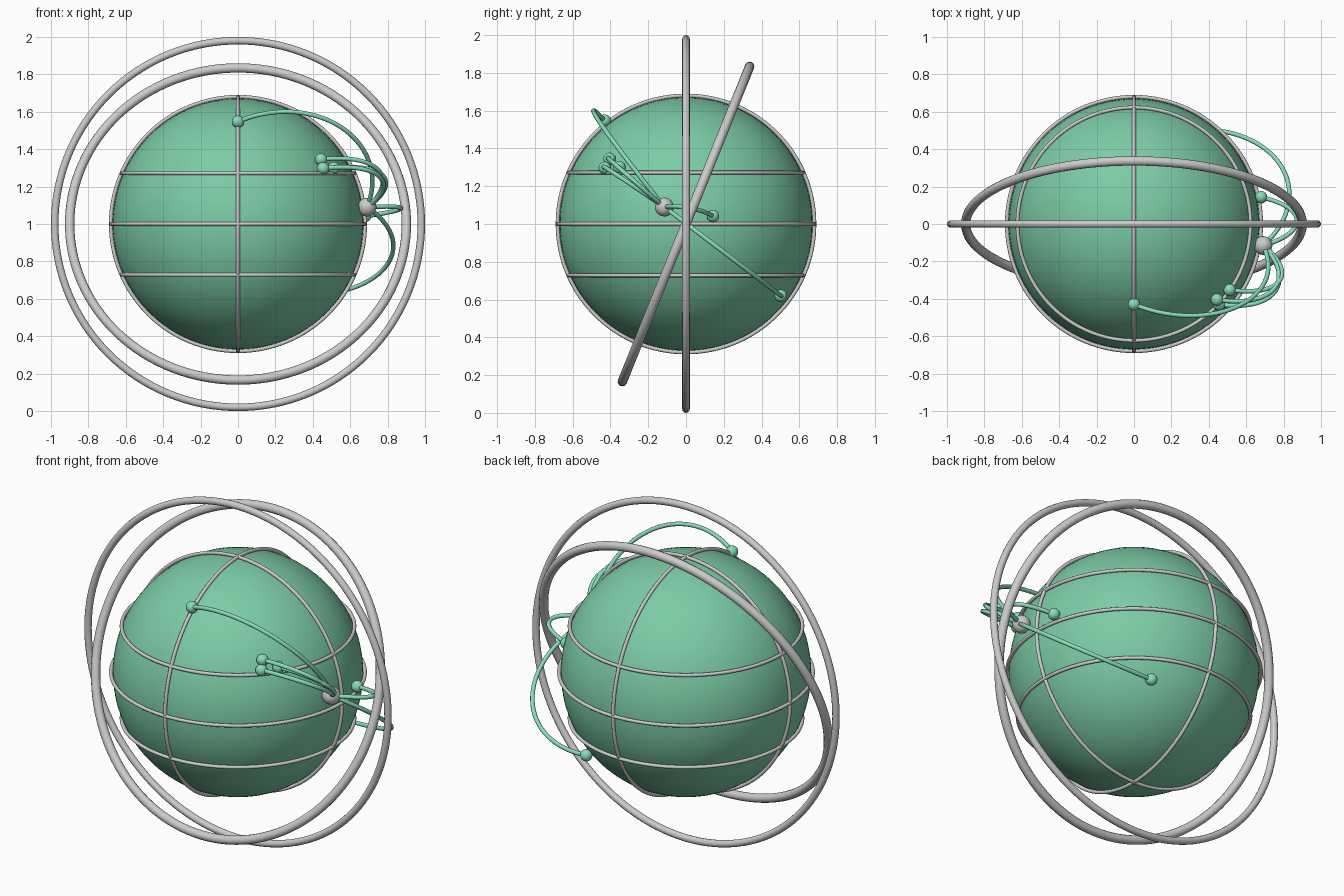
import bpy
from math import sin, cos, pi, radians
from mathutils import Vector

if "Cube" in bpy.data.objects:
    bpy.data.objects.remove(bpy.data.objects["Cube"])

C = Vector((0, 0, 1))


def material(name, rgb):
    m = bpy.data.materials.new(name)
    m.diffuse_color = (*rgb, 1)
    m.use_nodes = True
    m.node_tree.nodes["Principled BSDF"].inputs["Base Color"].default_value = m.diffuse_color
    return m


green = material("globe_green", (0.20, 0.60, 0.38))
mint = material("route_mint", (0.25, 0.72, 0.50))


def finish(name, mat=None):
    ob = bpy.context.object
    ob.name = name
    bpy.ops.object.shade_smooth()
    if mat:
        ob.data.materials.append(mat)
    return ob


def ball(name, loc, r, mat=None, seg=24):
    bpy.ops.mesh.primitive_uv_sphere_add(segments=seg, ring_count=seg // 2, radius=r, location=loc)
    return finish(name, mat)


def ring(name, major, minor, z=1.0, rot=(0, 0, 0)):
    bpy.ops.mesh.primitive_torus_add(major_segments=128, minor_segments=12, major_radius=major,
                                     minor_radius=minor, location=(0, 0, z), rotation=rot)
    return finish(name)


# Globe
ball("globe", C, 0.67, green, 96)

# Latitude and longitude lines
R = 0.68
for i, dz in enumerate((-0.272, 0, 0.272)):
    ring(f"latitude_line_{i}", (R * R - dz * dz) ** 0.5, 0.01, 1 + dz)
for i in range(2):
    ring(f"longitude_line_{i}", R, 0.01, rot=(pi / 2, 0, i * pi / 2))

# Outer orbit rings: one upright, one tilted back
ring("outer_ring", 0.98, 0.02, rot=(pi / 2, 0, 0))
ring("tilted_ring", 0.90, 0.025, rot=(radians(90 - 22), 0, 0))

# Hub where all routes start
hub = Vector((0.69, -0.115, 0.09))
ball("hub", C + hub, 0.05)

# Routes: arcs lifted off the globe, each ending in a small marker
ends = [(0, -0.43, 0.547), (0.444, -0.405, 0.345), (0.455, -0.43, 0.297),
        (0.512, -0.353, 0.30), (0.68, 0.143, 0.042), (0.30, 0.502, -0.38)]
for i, e in enumerate(ends):
    e = Vector(e)
    a, b = hub.normalized(), e.normalized()
    cu = bpy.data.curves.new(f"route_arc_{i}", 'CURVE')
    cu.dimensions = '3D'
    cu.bevel_depth = 0.012
    cu.bevel_resolution = 3
    cu.use_fill_caps = True
    sp = cu.splines.new('POLY')
    n = 48
    sp.points.add(n)
    for k in range(n + 1):
        t = k / n
        r = hub.length * (1 - t) + e.length * t + 0.175 * sin(pi * t)
        sp.points[k].co = (*(C + a.slerp(b, t) * r), 1)
    sp.use_smooth = True
    cu.materials.append(mint)
    bpy.context.collection.objects.link(bpy.data.objects.new(f"route_arc_{i}", cu))
    ball(f"route_marker_{i}", C + e, 0.033, mint)
